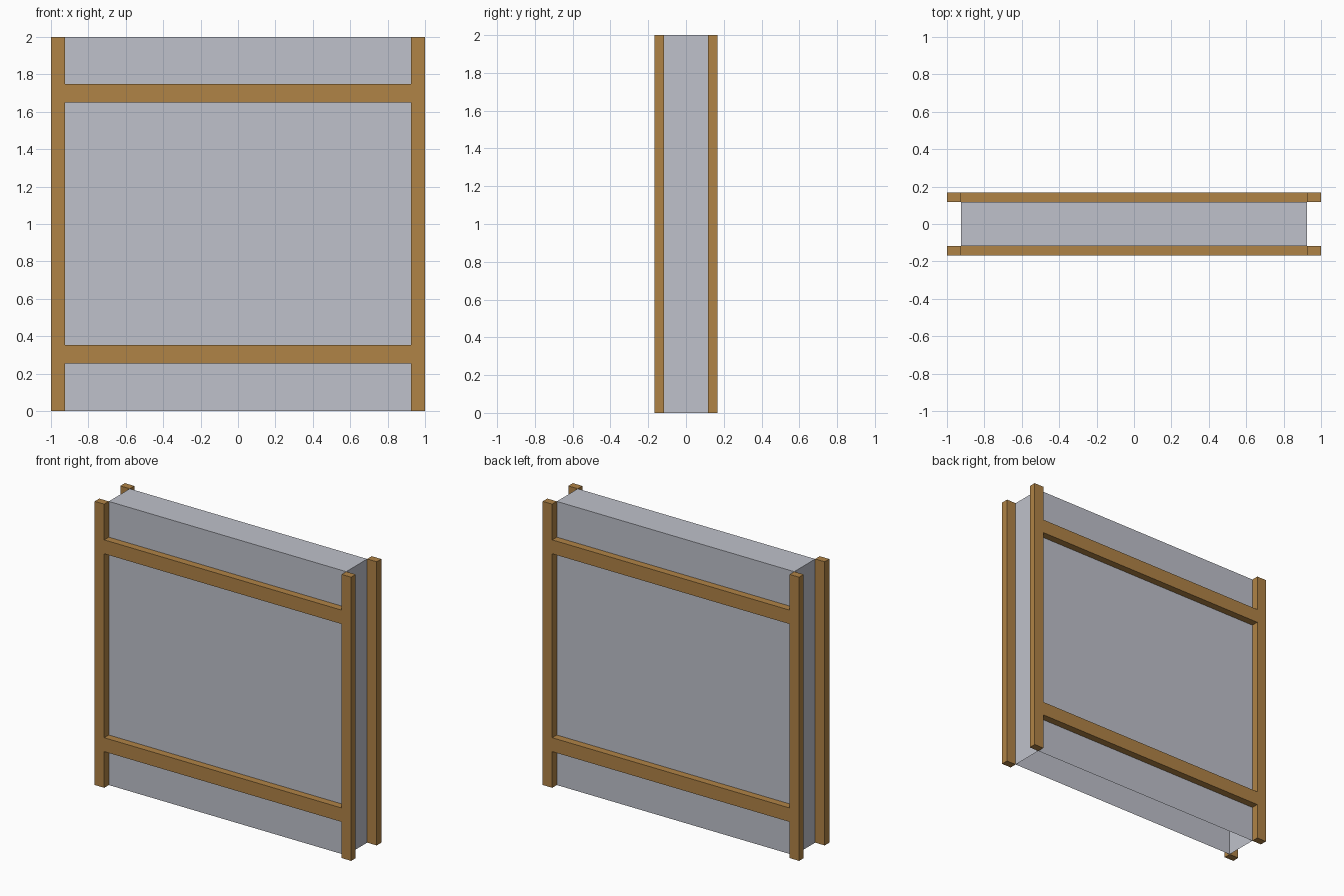
import bpy, bmesh

if "Cube" in bpy.data.objects:
    bpy.data.objects.remove(bpy.data.objects["Cube"])


def material(name, color):
    m = bpy.data.materials.new(name)
    m.diffuse_color = (*color, 1)
    m.use_nodes = True
    m.node_tree.nodes["Principled BSDF"].inputs["Base Color"].default_value = m.diffuse_color
    return m


plaster = material("pale grey plaster", (0.52, 0.535, 0.595))
wood = material("brown timber", (0.434, 0.227, 0.061))

HALF_W, INNER_W = 1.0, 0.926      # outer and inner edge of the posts
HALF_D, WALL_D = 0.168, 0.117     # outer face of timber and wall face


def box(name, x, y, z, mat, open_bottom=False):
    bm = bmesh.new()
    bmesh.ops.create_cube(bm, size=1)
    for v in bm.verts:
        v.co = [r[0] if c < 0 else r[1] for c, r in zip(v.co, (x, y, z))]
    bm.normal_update()
    if open_bottom:
        bottom = [f for f in bm.faces if f.normal.z < -0.5]
        bmesh.ops.delete(bm, geom=bottom, context='FACES_ONLY')
    me = bpy.data.meshes.new(name)
    bm.to_mesh(me)
    bm.free()
    me.materials.append(mat)
    ob = bpy.data.objects.new(name, me)
    bpy.context.collection.objects.link(ob)
    return ob


# Wall panel, open underneath
box("wall_panel", (-INNER_W, INNER_W), (-WALL_D, WALL_D), (0, 2), plaster, True)

# Timber frame on both faces
for side, y in (("front", (-HALF_D, -WALL_D)), ("back", (WALL_D, HALF_D))):
    box(side + "_left_post", (-HALF_W, -INNER_W), y, (0, 2), wood)
    box(side + "_right_post", (INNER_W, HALF_W), y, (0, 2), wood)
    for level, z in (("lower", (0.255, 0.353)), ("upper", (1.65, 1.748))):
        box(f"{side}_{level}_rail", (-INNER_W, INNER_W), y, z, wood)
